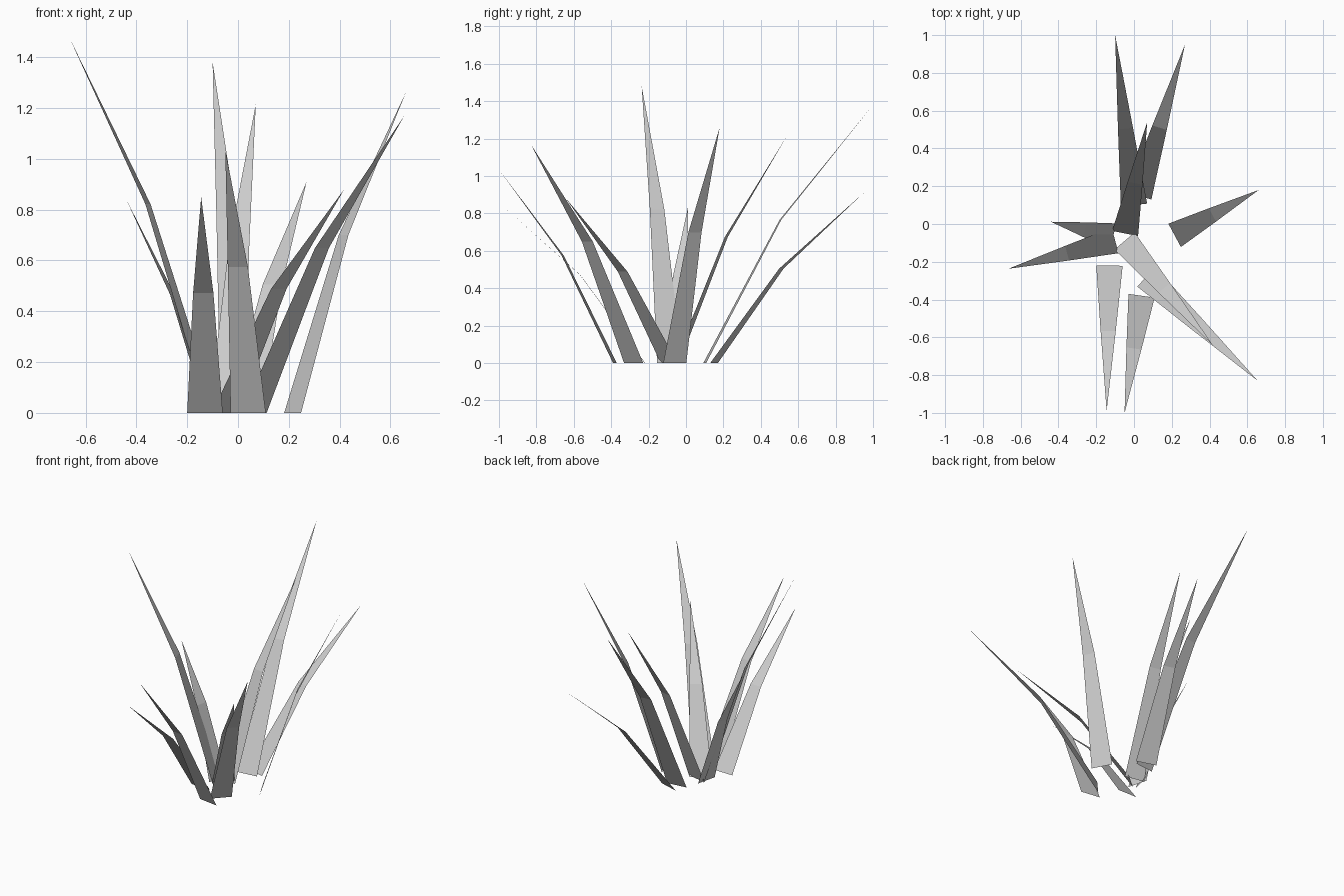
import bpy
from mathutils import Vector

cube = bpy.data.objects.get("Cube")
if cube:
    bpy.data.objects.remove(cube, do_unlink=True)

grey = bpy.data.materials.new("pale grey")
grey.use_nodes = True
colour = (0.6, 0.6, 0.6, 1)
grey.diffuse_color = colour
grey.node_tree.nodes["Principled BSDF"].inputs["Base Color"].default_value = colour

BASE_WIDTH = 0.14
MID_WIDTH = 0.08
MID_REACH = 0.45    # bend position along the ground
MID_HEIGHT = 0.555  # bend position up the blade


def add_blade(name, base, tip):
    """Flat tapering leaf: a quad from the ground to the bend, then a triangle."""
    foot, point = Vector((*base, 0)), Vector(tip)
    bend = foot.lerp(point, MID_REACH)
    bend.z = point.z * MID_HEIGHT
    lean = point - foot
    side = Vector((lean.y, -lean.x, 0)).normalized()
    verts = [foot - side * BASE_WIDTH / 2, foot + side * BASE_WIDTH / 2,
             bend + side * MID_WIDTH / 2, bend - side * MID_WIDTH / 2, point]
    mesh = bpy.data.meshes.new(name)
    mesh.from_pydata(verts, [], [(0, 1, 2, 3), (3, 2, 4)])
    mesh.materials.append(grey)
    blade = bpy.data.objects.new(name, mesh)
    bpy.context.collection.objects.link(blade)


# Each blade: name, middle of its base on the ground, tip
blades = [
    ("back_tall_blade", (0.0, 0.10), (-0.10, 1.0, 1.38)),
    ("back_low_blade", (0.025, 0.15), (0.27, 0.95, 0.91)),
    ("back_upright_blade", (-0.047, -0.05), (0.07, 0.54, 1.215)),
    ("left_blade", (0.215, -0.06), (0.66, 0.18, 1.26)),
    ("right_tall_blade", (-0.10, -0.087), (-0.665, -0.237, 1.48)),
    ("right_low_blade", (-0.11, -0.065), (-0.44, 0.012, 0.84)),
    ("front_low_blade", (-0.13, -0.22), (-0.145, -0.99, 0.85)),
    ("front_tall_blade", (0.04, -0.38), (-0.05, -1.0, 1.035)),
    ("front_left_tall_blade", (0.065, -0.28), (0.655, -0.83, 1.17)),
    ("front_left_low_blade", (-0.05, -0.09), (0.418, -0.642, 0.88)),
]
for name, base, tip in blades:
    add_blade(name, base, tip)
